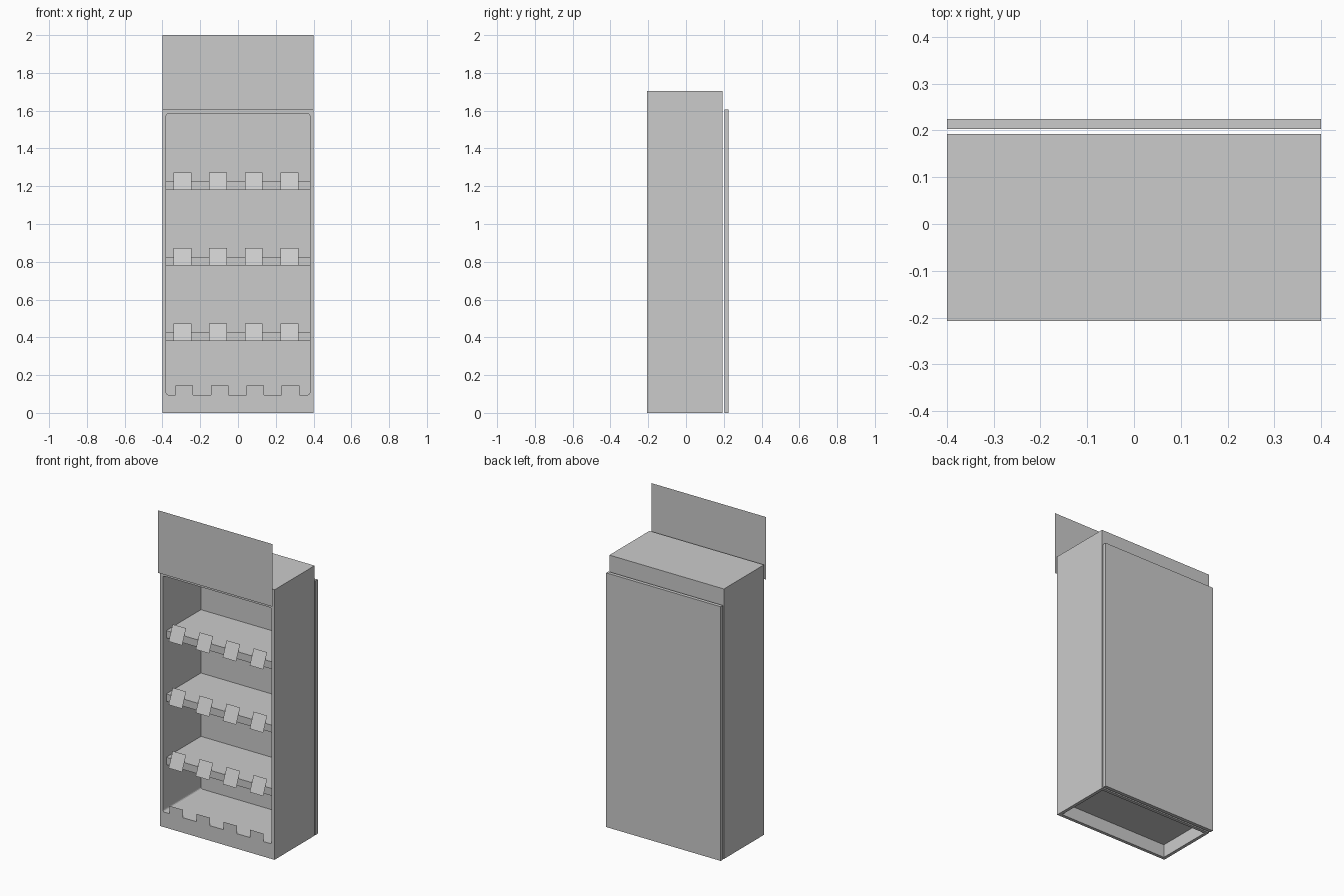
import bpy, bmesh

if "Cube" in bpy.data.objects:
    bpy.data.objects.remove(bpy.data.objects["Cube"])

FRONT, BACK = -0.207, 0.193


def make_object(name, bm):
    bmesh.ops.recalc_face_normals(bm, faces=bm.faces)
    mesh = bpy.data.meshes.new(name)
    bm.to_mesh(mesh)
    bm.free()
    obj = bpy.data.objects.new(name, mesh)
    bpy.context.collection.objects.link(obj)
    return obj


def box(name, x, y, z, round_y=0.0):
    """Box from (min, max) ranges; round_y rounds the edges running along y."""
    bm = bmesh.new()
    bmesh.ops.create_cube(bm, size=1)
    for v in bm.verts:
        v.co = [r[0] if c < 0 else r[1] for c, r in zip(v.co, (x, y, z))]
    if round_y:
        edges = [e for e in bm.edges
                 if abs(e.verts[0].co.y - e.verts[1].co.y) > 1e-4]
        bmesh.ops.bevel(bm, geom=edges, offset=round_y, segments=3,
                        profile=0.5, affect='EDGES')
    return make_object(name, bm)


def card(name, x, z, y_bottom, y_top):
    """Paper-thin rectangle facing the front, leaning from y_bottom to y_top."""
    bm = bmesh.new()
    corners = [(x[0], y_bottom, z[0]), (x[1], y_bottom, z[0]),
               (x[1], y_top, z[1]), (x[0], y_top, z[1])]
    bm.faces.new([bm.verts.new(c) for c in corners])
    mesh = bpy.data.meshes.new(name)
    bm.to_mesh(mesh)
    bm.free()
    obj = bpy.data.objects.new(name, mesh)
    bpy.context.collection.objects.link(obj)


def cut(target, cutter):
    cutter.hide_render = True
    mod = target.modifiers.new("cut", 'BOOLEAN')
    mod.operation = 'DIFFERENCE'
    mod.solver = 'EXACT'
    mod.object = cutter
    bpy.context.view_layer.objects.active = target
    bpy.ops.object.modifier_apply(modifier=mod.name)
    bpy.data.objects.remove(cutter, do_unlink=True)


# Cabinet with a rounded front opening and a hollow base
cabinet = box("cabinet", (-0.4, 0.4), (FRONT, BACK), (0, 1.705))
cut(cabinet, box("opening_cutter", (-0.38, 0.38), (-0.3, BACK - 0.02),
                 (0.095, 1.585), round_y=0.012))
cut(cabinet, box("base_cutter", (-0.38, 0.38), (FRONT + 0.02, BACK - 0.02),
                 (-0.1, 0.082)))

# Separate back panel and header board
box("back_panel", (-0.4, 0.4), (0.203, 0.225), (0, 1.605))
card("header_board", (-0.4, 0.4), (1.605, 2.0), -0.225, -0.225)

# Shelves with leaning price cards
for level in range(3):
    z = 0.38 + 0.4 * level
    box(f"shelf_{level + 1}", (-0.38, 0.38), (-0.173, BACK - 0.02), (z, z + 0.046))
    for i in range(4):
        cx = -0.294 + 0.1887 * i
        card(f"shelf_{level + 1}_price_card_{i + 1}", (cx - 0.047, cx + 0.047),
             (z, z + 0.093), -0.205, -0.165)

# Upright price cards along the base
for i in range(4):
    cx = -0.284 + 0.1875 * i
    card(f"base_price_card_{i + 1}", (cx - 0.047, cx + 0.047),
         (0.052, 0.146), FRONT - 0.002, FRONT - 0.002)
